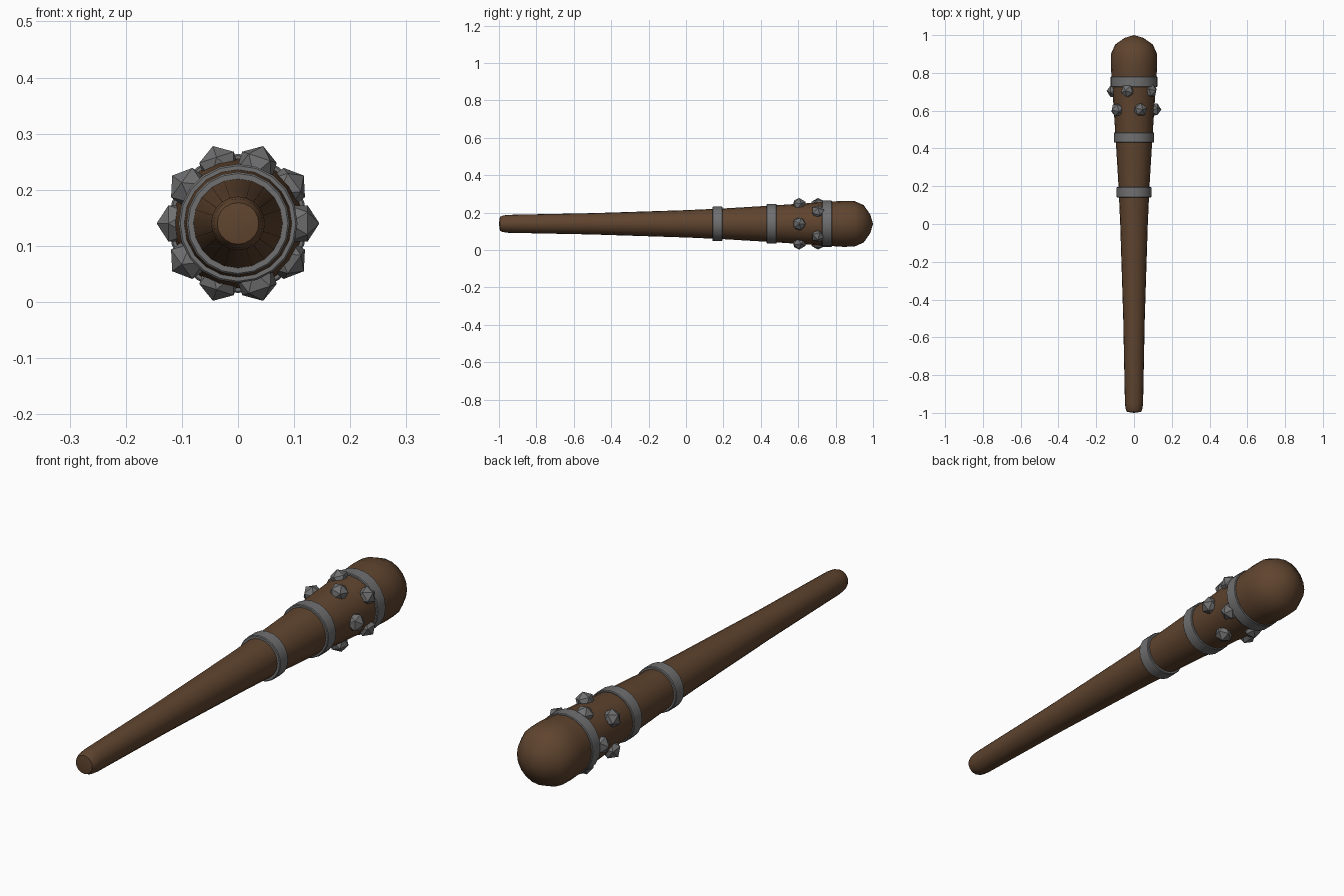
import bpy
import bmesh
from math import cos, sin, pi, radians
from mathutils import Matrix, Vector

AXIS_Z = 0.14
SIDES = 20

cube = bpy.data.objects.get("Cube")
if cube:
    bpy.data.objects.remove(cube, do_unlink=True)


def make_material(name, color):
    mat = bpy.data.materials.new(name)
    mat.use_nodes = True
    mat.diffuse_color = (*color, 1)
    bsdf = mat.node_tree.nodes["Principled BSDF"]
    bsdf.inputs["Base Color"].default_value = (*color, 1)
    bsdf.inputs["Roughness"].default_value = 0.8
    return mat


wood = make_material("brown wood", (0.115, 0.058, 0.028))
iron = make_material("grey iron", (0.16, 0.16, 0.165))


def finish(bm, name, mat, smooth_angle=None):
    bmesh.ops.recalc_face_normals(bm, faces=bm.faces)
    mesh = bpy.data.meshes.new(name)
    bm.to_mesh(mesh)
    bm.free()
    mesh.materials.append(mat)
    obj = bpy.data.objects.new(name, mesh)
    bpy.context.collection.objects.link(obj)
    if smooth_angle:
        bpy.ops.object.select_all(action='DESELECT')
        obj.select_set(True)
        bpy.context.view_layer.objects.active = obj
        bpy.ops.object.shade_smooth_by_angle(angle=radians(smooth_angle))
    return obj


def lathe(name, profile, mat, closed=False, angle=40):
    """Spin (y, radius) points around the long axis."""
    bm = bmesh.new()
    rings = []
    for y, r in profile:
        if r == 0:
            rings.append([bm.verts.new((0, y, AXIS_Z))] * SIDES)
            continue
        rings.append([bm.verts.new((r * cos(2 * pi * i / SIDES), y,
                                    AXIS_Z + r * sin(2 * pi * i / SIDES)))
                      for i in range(SIDES)])
    pairs = list(zip(rings, rings[1:]))
    if closed:
        pairs.append((rings[-1], rings[0]))
    for a, b in pairs:
        for i in range(SIDES):
            j = (i + 1) % SIDES
            corners = list(dict.fromkeys((a[i], a[j], b[j], b[i])))
            bm.faces.new(corners)
    return finish(bm, name, mat, angle)


# Tapered wooden shaft with a rounded grip end and a domed head
lathe("club_shaft", [
    (-1.0, 0), (-0.995, 0.037), (-0.98, 0.044), (-0.95, 0.048),
    (-0.5, 0.057), (0, 0.073), (0.2, 0.082), (0.45, 0.097),
    (0.75, 0.117), (0.84, 0.123), (0.9, 0.122), (0.95, 0.1),
    (0.985, 0.05), (1.0, 0)], wood)

# Iron bands around the shaft
for label, y, outer in (("lower", 0.168, 0.092), ("middle", 0.458, 0.106),
                        ("upper", 0.753, 0.124)):
    h, c, inner = 0.027, 0.003, outer - 0.018
    lathe(label + "_band", [
        (y - h, inner), (y - h, outer - c), (y - h + c, outer),
        (y + h - c, outer), (y + h, outer - c), (y + h, inner)],
        iron, closed=True, angle=30)

# Two staggered rings of faceted studs, each pointing outward
for label, y, start in (("front", 0.605, 0), ("rear", 0.705, 36)):
    for k in range(5):
        a = radians(start + 72 * k)
        out = Vector((cos(a), 0, sin(a)))
        place = (Matrix.Translation(Vector((0, y, AXIS_Z)) + out * 0.107)
                 @ out.to_track_quat('Z', 'Y').to_matrix().to_4x4())
        bm = bmesh.new()
        bmesh.ops.create_icosphere(bm, subdivisions=1, radius=0.038, matrix=place)
        finish(bm, f"{label}_stud_{k + 1}", iron)
